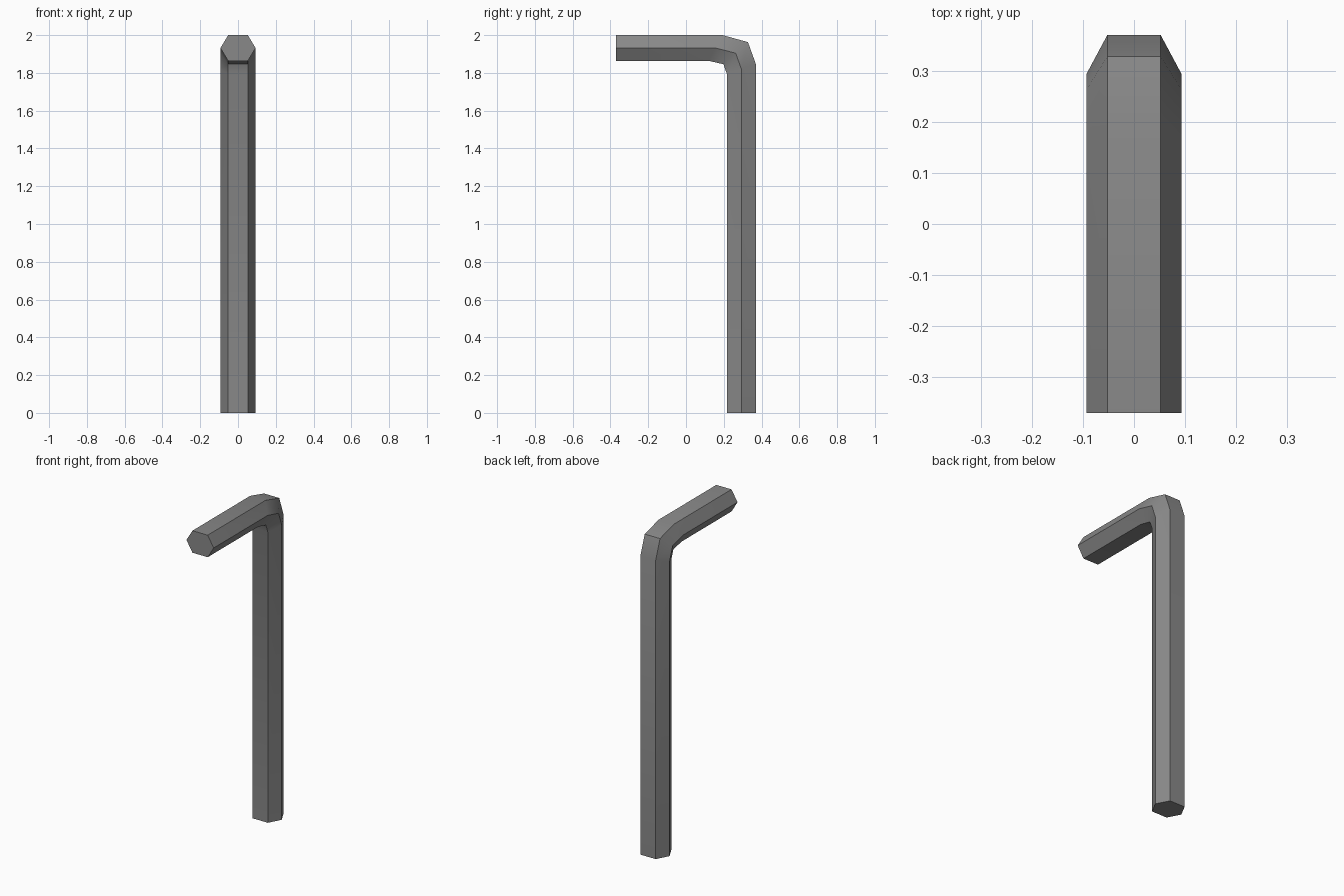
import bpy
import bmesh
import math

if "Cube" in bpy.data.objects:
    bpy.data.objects.remove(bpy.data.objects["Cube"], do_unlink=True)

HALF_WIDTH = 0.093   # centre to side corner
HALF_FLAT = 0.052    # half of a flat side

# Steel material
steel = bpy.data.materials.new("grey steel")
steel.use_nodes = True
colour = (0.25, 0.25, 0.25, 1.0)
steel.diffuse_color = colour
steel.node_tree.nodes["Principled BSDF"].inputs["Base Color"].default_value = colour

# Outer and inner (y, z) of each hexagonal section, short arm to long arm
sections = [
    ((-0.37, 2.0), (-0.37, 1.864)),
    ((0.193, 2.0), (0.119, 1.864)),
    ((0.328, 1.963), (0.198, 1.846)),
    ((0.37, 1.846), (0.217, 1.793)),
    ((0.37, 0.0), (0.217, 0.0)),
]


def hexagon(bm, outer, inner):
    """Ring of six corners between the outer and inner bend lines."""
    middle = [(a + b) / 2 for a, b in zip(outer, inner)]
    ring = [(-HALF_FLAT, outer), (HALF_FLAT, outer), (HALF_WIDTH, middle),
            (HALF_FLAT, inner), (-HALF_FLAT, inner), (-HALF_WIDTH, middle)]
    return [bm.verts.new((x, y, z)) for x, (y, z) in ring]


# Bent hexagonal bar
bm = bmesh.new()
rings = [hexagon(bm, *section) for section in sections]
for a, b in zip(rings, rings[1:]):
    for i in range(6):
        j = (i + 1) % 6
        bm.faces.new((a[i], a[j], b[j], b[i]))
bm.faces.new(rings[0])
bm.faces.new(rings[-1])
bmesh.ops.recalc_face_normals(bm, faces=bm.faces)

mesh = bpy.data.meshes.new("hex_key_bar")
bm.to_mesh(mesh)
bm.free()
mesh.materials.append(steel)
bar = bpy.data.objects.new("hex_key_bar", mesh)
bpy.context.collection.objects.link(bar)

# Soft bend, crisp hexagon edges
bpy.ops.object.select_all(action="DESELECT")
bar.select_set(True)
bpy.context.view_layer.objects.active = bar
bpy.ops.object.shade_smooth_by_angle(angle=math.radians(30))
